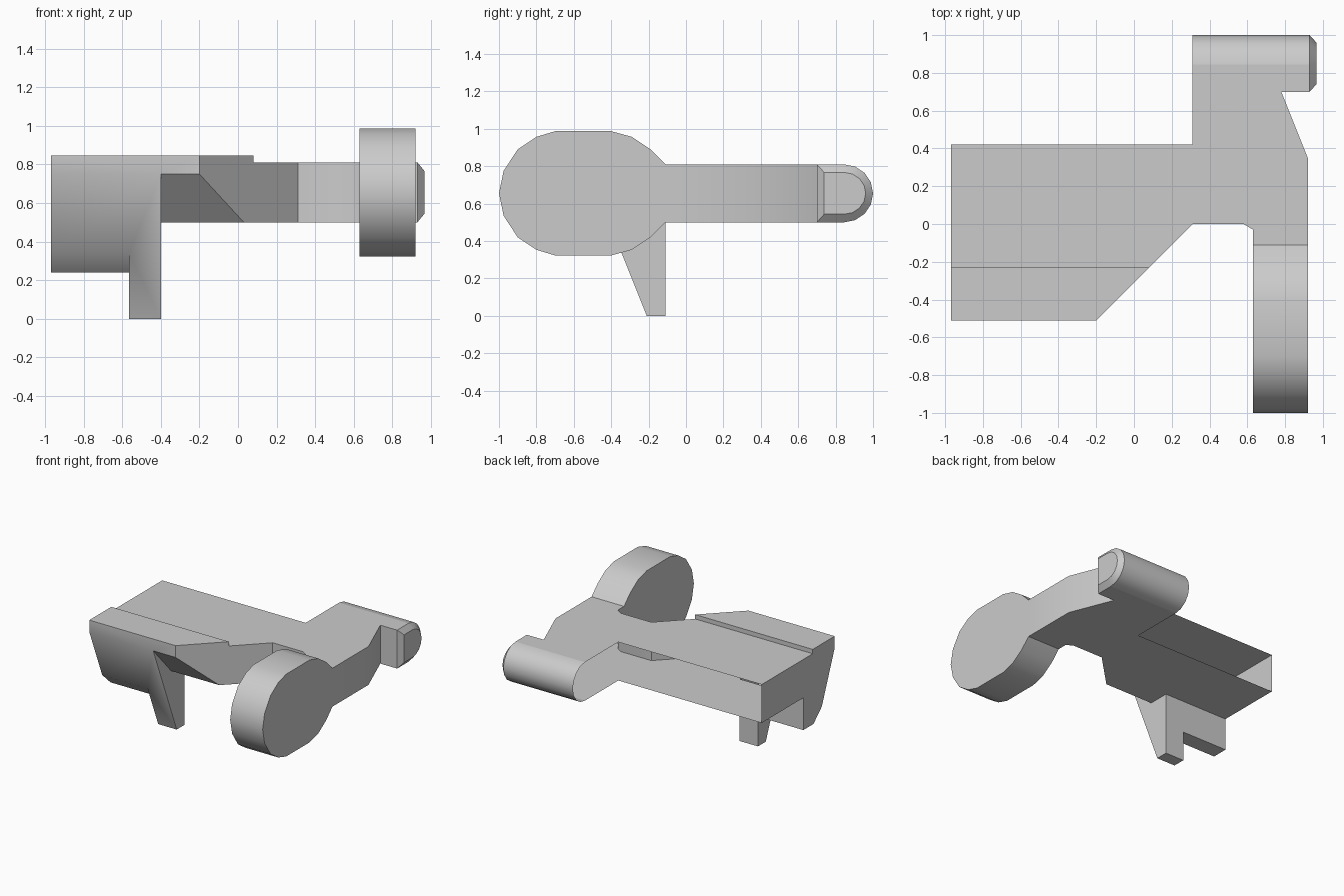
import bpy, bmesh, math

if "Cube" in bpy.data.objects:
    bpy.data.objects.remove(bpy.data.objects["Cube"])


def build(name, faces):
    """Join polygons into one welded, smooth-by-angle shell."""
    bm = bmesh.new()
    for pts in faces:
        bm.faces.new([bm.verts.new(p) for p in pts])
    bmesh.ops.remove_doubles(bm, verts=bm.verts, dist=1e-4)
    bmesh.ops.recalc_face_normals(bm, faces=bm.faces)
    me = bpy.data.meshes.new(name)
    bm.to_mesh(me)
    bm.free()
    ob = bpy.data.objects.new(name, me)
    bpy.context.collection.objects.link(ob)
    bpy.ops.object.select_all(action='DESELECT')
    ob.select_set(True)
    bpy.context.view_layer.objects.active = ob
    bpy.ops.object.shade_smooth_by_angle(angle=math.radians(31))
    return ob


def at_x(x, pts):
    return [(x, y, z) for y, z in pts]


def at_y(y, pts):
    return [(x, y, z) for x, z in pts]


def at_z(z, pts):
    return [(x, y, z) for x, y in pts]


def strips(xa, xb, prof):
    """Quads between two copies of an open yz profile."""
    return [[(xa, *p), (xb, *p), (xb, *q), (xa, *q)]
            for p, q in zip(prof, prof[1:])]


L, LO, HI, TOP = -.97, .5, .81, .845

# Shared plate outline: open back and arm side, then right edge and notch
back = [(L, .42), (.31, .42), (.31, .845), (.93, .845), (.93, .7)]
edge = [(.78, .7), (.92, .35), (.92, -.11)]
notch = [(.63, -.11), (.63, -.03), (.58, 0), (.31, 0)]
faces = [
    at_z(HI, back + edge + notch + [(.08, -.23), (L, -.23)]),
    at_z(LO, back + edge + notch + [(.03, -.28), (-.4, -.28), (-.4, -.11), (L, -.11)]),
]
for run in ([(.93, .7)] + edge, notch):
    for (x, y), (u, v) in zip(run, run[1:]):
        faces.append([(x, y, LO), (u, v, LO), (u, v, HI), (x, y, HI)])

# Raised front strip with diagonal end
faces += [
    at_z(TOP, [(L, -.51), (-.2, -.51), (.08, -.23), (L, -.23)]),
    at_y(-.23, [(L, HI), (.08, HI), (.08, TOP), (L, TOP)]),
    at_y(-.51, [(L, .75), (-.4, .75), (-.2, .75), (-.2, TOP), (L, TOP)]),
    [(.31, 0, HI), (.31, 0, LO), (.03, -.28, LO), (-.2, -.51, .75),
     (-.2, -.51, TOP), (.08, -.23, TOP), (.08, -.23, HI)],
    [(-.4, -.51, .75), (-.2, -.51, .75), (.03, -.28, LO), (-.4, -.28, LO)],
]

# Hanging apron and leg
faces += [
    [(L, -.51, .75), (-.4, -.51, .75), (-.4, -.21, 0), (-.565, -.21, 0),
     (-.565, -.346, .34), (L, -.346, .34)],
    [(L, -.346, .34), (-.565, -.346, .34), (-.565, -.24, .24), (L, -.24, .24)],
    at_z(.24, [(L, -.24), (-.565, -.24), (-.565, -.11), (L, -.11)]),
    at_y(-.11, [(L, LO), (L, .24), (-.565, .24), (-.565, 0), (-.4, 0), (-.4, LO)]),
    at_z(0, [(-.565, -.21), (-.4, -.21), (-.4, -.11), (-.565, -.11)]),
    at_x(-.565, [(-.346, .34), (-.24, .24), (-.11, .24), (-.11, 0), (-.21, 0)]),
    at_x(-.4, [(-.11, LO), (-.11, 0), (-.21, 0), (-.51, .75), (-.28, LO)]),
    at_x(L, [(.42, LO), (.42, HI), (-.23, HI), (-.23, TOP), (-.51, TOP), (-.51, .75),
             (-.346, .34), (-.24, .24), (-.11, .24), (-.11, LO)]),
]
build("body_shell", faces)

# Rounded bar with a bevelled end cap
arc = [(.845 + .155 * math.sin(i * math.pi / 8), .655 + .155 * math.cos(i * math.pi / 8))
       for i in range(9)]
ring = arc + [(.7, LO), (.7, HI)]
inner = [(.85 + (y - .85) * .74, .655 + (z - .655) * .72) for y, z in ring]
bar = strips(.31, .93, arc)
n = len(ring)
for i in range(n):
    j = (i + 1) % n
    bar.append([(.93, *ring[i]), (.93, *ring[j]), (.965, *inner[j]), (.965, *inner[i])])
bar.append(at_x(.965, inner))
build("rounded_bar", bar)

# Rounded end block, mirrored top to bottom about its mid height
upper = [(-.11, .81), (-.19, .89), (-.29, .957), (-.4, .987), (-.7, .987),
         (-.8, .957), (-.9, .89), (-.975, .775), (-1, .655)]
lower = [(y, 1.31 - z) for y, z in reversed(upper[:-1])]
lower[-1], upper[0] = (-.11, LO), (-.11, HI)
prof = upper + lower
build("end_block", strips(.63, .92, prof) + [at_x(.63, prof), at_x(.92, prof)])
